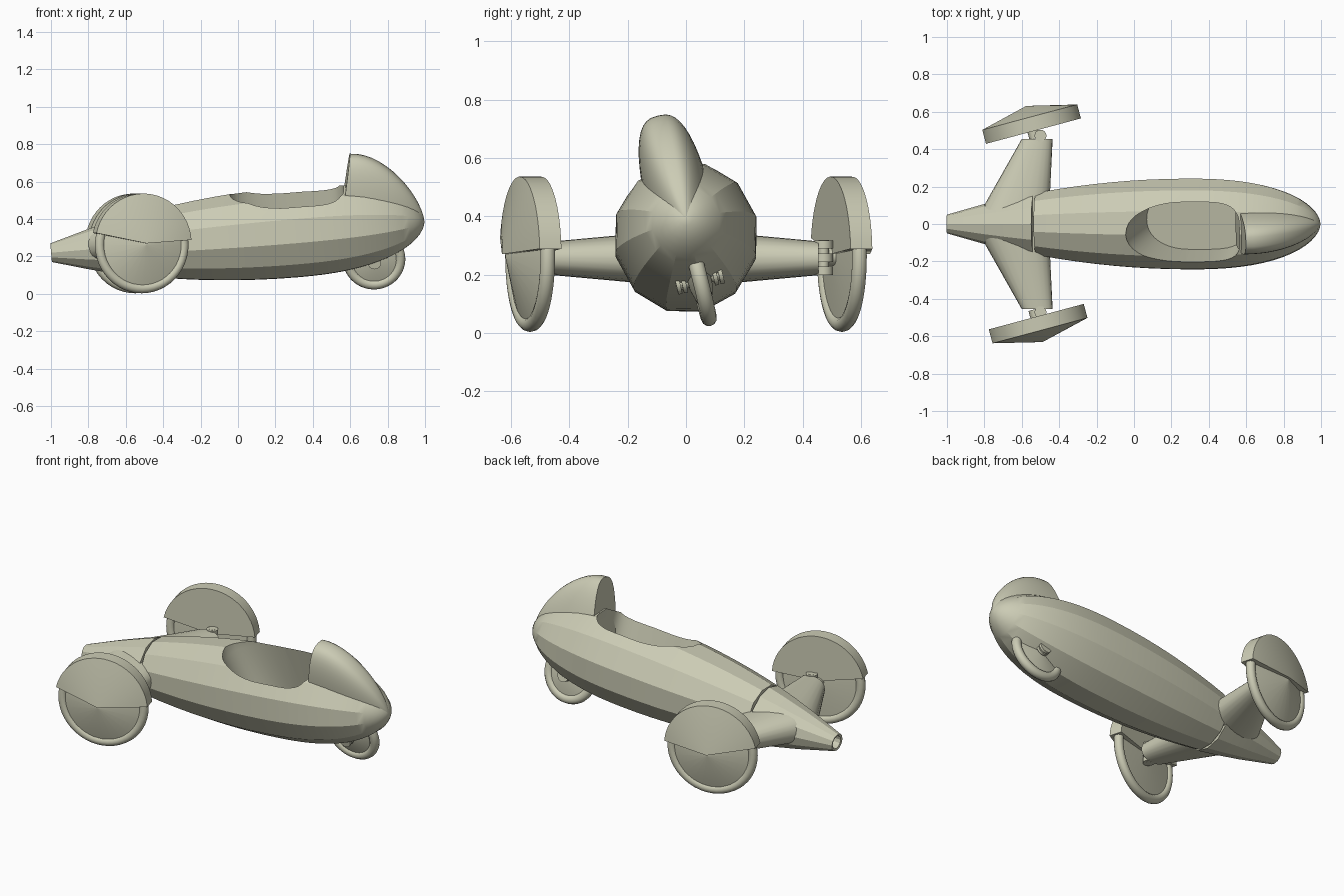
import bpy, bmesh
from math import sin, cos, pi, radians
from mathutils import Matrix, Vector

if "Cube" in bpy.data.objects:
    bpy.data.objects.remove(bpy.data.objects["Cube"])

paint = bpy.data.materials.new("warm_beige_paint")
paint.use_nodes = True
BEIGE = (0.60, 0.60, 0.46, 1)
paint.diffuse_color = BEIGE
paint.node_tree.nodes["Principled BSDF"].inputs["Base Color"].default_value = BEIGE

# Frames: sloping chassis axis, leaning body, steered front wheels
AXIS = Matrix.Translation((0, 0, 0.305)) @ Matrix.Rotation(radians(-4.86), 4, 'Y')
LEAN = AXIS @ Matrix.Rotation(radians(14), 4, 'X')


def shade(ob, angle=25):
    bpy.ops.object.select_all(action='DESELECT')
    ob.select_set(True)
    bpy.context.view_layer.objects.active = ob
    bpy.ops.object.shade_smooth_by_angle(angle=radians(angle))


def loft(name, rings, frame=Matrix(), angle=25):
    """Skin a list of equal closed rings and cap both ends."""
    bm = bmesh.new()
    loops = [[bm.verts.new(p) for p in ring] for ring in rings]
    n = len(loops[0])
    for a, b in zip(loops, loops[1:]):
        for i in range(n):
            j = (i + 1) % n
            bm.faces.new((a[i], a[j], b[j], b[i]))
    bm.faces.new(loops[0])
    bm.faces.new(loops[-1])
    bmesh.ops.remove_doubles(bm, verts=bm.verts, dist=0.0001)
    bmesh.ops.recalc_face_normals(bm, faces=bm.faces)
    me = bpy.data.meshes.new(name)
    bm.to_mesh(me)
    bm.free()
    me.materials.append(paint)
    ob = bpy.data.objects.new(name, me)
    bpy.context.collection.objects.link(ob)
    ob.matrix_world = frame
    shade(ob, angle)
    return ob


def lathe(name, profile, axis, frame, n=32, angle=25):
    """Spin (position, radius) pairs around the X, Y or Z axis."""
    rings = []
    for pos, r in profile:
        ring = []
        for i in range(n):
            c, s = r * cos(2 * pi * i / n), r * sin(2 * pi * i / n)
            ring.append({'X': (pos, s, c), 'Y': (c, pos, s), 'Z': (c, s, pos)}[axis])
        rings.append(ring)
    return loft(name, rings, frame, angle)


def power(v, e):
    return abs(v) ** e * (1 if v >= 0 else -1)


def tire(name, major, minor, frame):
    bpy.ops.mesh.primitive_torus_add(major_radius=major, minor_radius=minor,
                                     major_segments=48, minor_segments=12)
    ob = bpy.context.object
    ob.name = name
    ob.data.materials.append(paint)
    ob.matrix_world = frame @ Matrix.Rotation(pi / 2, 4, 'X')
    shade(ob, 60)


# Twelve-sided leaning body
def body_radius(x):
    if x < 0.3:
        return 0.25 - 0.116 * (0.3 - x) ** 2
    return 0.25 * max(0, 1 - ((x - 0.3) / 0.7) ** 2.4) ** 0.55


stations = [-0.525 + 0.825 * i / 8 for i in range(8)]
stations += [0.3 + 0.7 * sin(pi / 2 * i / 16) for i in range(16)] + [0.9995]
body = lathe("body_shell", [(x, body_radius(x)) for x in stations], 'X', LEAN, 12)


# Cockpit hollow: rounded in front, squarer behind, front wall sloping
def cockpit_ring(z, front):
    ring = []
    for i in range(40):
        c, s = cos(2 * pi * i / 40), sin(2 * pi * i / 40)
        e = 0.5 if c > 0 else 0.9
        x = 0.3 + power(c, e) * (0.285 if c > 0 else 0.3 - front)
        ring.append((x, 0.165 * power(s, e), z))
    return ring


cutter = loft("cockpit_cutter", [cockpit_ring(-0.1, 0.06), cockpit_ring(0.18, -0.02),
                                 cockpit_ring(0.4, -0.04)], LEAN)
cut = body.modifiers.new("cockpit", 'BOOLEAN')
cut.object = cutter
cut.operation = 'DIFFERENCE'
cut.solver = 'EXACT'
bpy.context.view_layer.update()
bpy.context.view_layer.objects.active = body
bpy.ops.object.modifier_apply(modifier=cut.name)
bpy.data.objects.remove(cutter)
shade(body)

# Headrest fairing flowing into the tail
rings = []
for k in range(15):
    t = sin(pi / 2 * k / 14) * 0.998
    h = 0.4 * (1 - t ** 1.8) ** 0.6
    w = 0.115 * (1 - t ** 2.5) ** 0.6
    ring = []
    for i in range(25):
        a = pi * i / 24
        z = h * power(sin(a), 0.72)
        ring.append((0.545 + 0.455 * t + 0.22 * z * (1 - t), w * power(cos(a), 0.72), z))
    rings.append(ring)
loft("headrest_fairing", rings, LEAN, 35)

# Upright nose with an open tip
lathe("nose_cone", [(-0.95, 0.034), (-1.0, 0.038), (-1.003, 0.05), (-0.8, 0.108),
                    (-0.66, 0.143), (-0.537, 0.17)], 'X', AXIS, 12)

# Single rear wheel, leaning with the body
rear = LEAN @ Matrix.Translation((0.715, 0, -0.186))
tire("rear_tire", 0.14, 0.027, rear)
lathe("rear_wheel_disc", [(-0.04, 0.03), (-0.012, 0.13), (0.012, 0.13), (0.04, 0.03)], 'Y', rear)
lathe("rear_axle", [(-0.08, 0.022), (0.08, 0.022)], 'Y', rear, 16)
for i, y in enumerate((-0.075, -0.055, 0.055, 0.075)):
    lathe(f"rear_hub_ring_{i + 1}", [(y - 0.007, 0.036), (y + 0.007, 0.036)], 'Y', rear, 16)

# Front arms, kingpins, wheels and fenders on both sides
for side, label in ((1, "left"), (-1, "right")):
    rings = []
    for y, lead, trail, half in ((0.04, -0.835, -0.455, 0.096), (0.455, -0.6, -0.435, 0.058)):
        mid, rx = (lead + trail) / 2, (trail - lead) / 2
        rings.append([(mid + rx * power(cos(2 * pi * i / 24), 0.85), side * y,
                       0.256 + half * power(sin(2 * pi * i / 24), 0.85)) for i in range(24)])
    loft(f"{label}_front_arm", rings)

    pin = Matrix.Translation((-0.5, side * 0.472, 0.258))
    lathe(f"{label}_kingpin", [(-0.06, 0.018), (0.06, 0.018)], 'Z', pin, 16)
    for i, z in enumerate((-0.045, 0, 0.045)):
        lathe(f"{label}_knuckle_{i + 1}", [(z - 0.014, 0.032), (z + 0.014, 0.032)], 'Z', pin, 16)

    hub = Matrix.Translation((-0.5325 + side * -0.0075, side * 0.496, 0.262)) \
        @ Matrix.Rotation(radians(15), 4, 'Z')
    tire(f"{label}_front_tire", 0.233, 0.026, hub @ Matrix.Translation((0, side * 0.04, 0)))
    lathe(f"{label}_front_wheel_disc", [(side * 0.012, 0.04), (side * 0.028, 0.228),
          (side * 0.052, 0.228), (side * 0.128, 0.001)], 'Y', hub, 24)
    lathe(f"{label}_front_axle", [(side * -0.04, 0.03), (side * 0.03, 0.03)], 'Y', hub, 16)

    wedges = []
    for i in range(25):
        a = radians(4 + 164 * i / 24)
        wedges.append([(r * cos(a), side * y, 0.008 + r * sin(a))
                       for r, y in ((0, 0), (0.266, 0), (0.266, 0.077), (0, 0.14))])
    loft(f"{label}_fender", wedges, hub)
